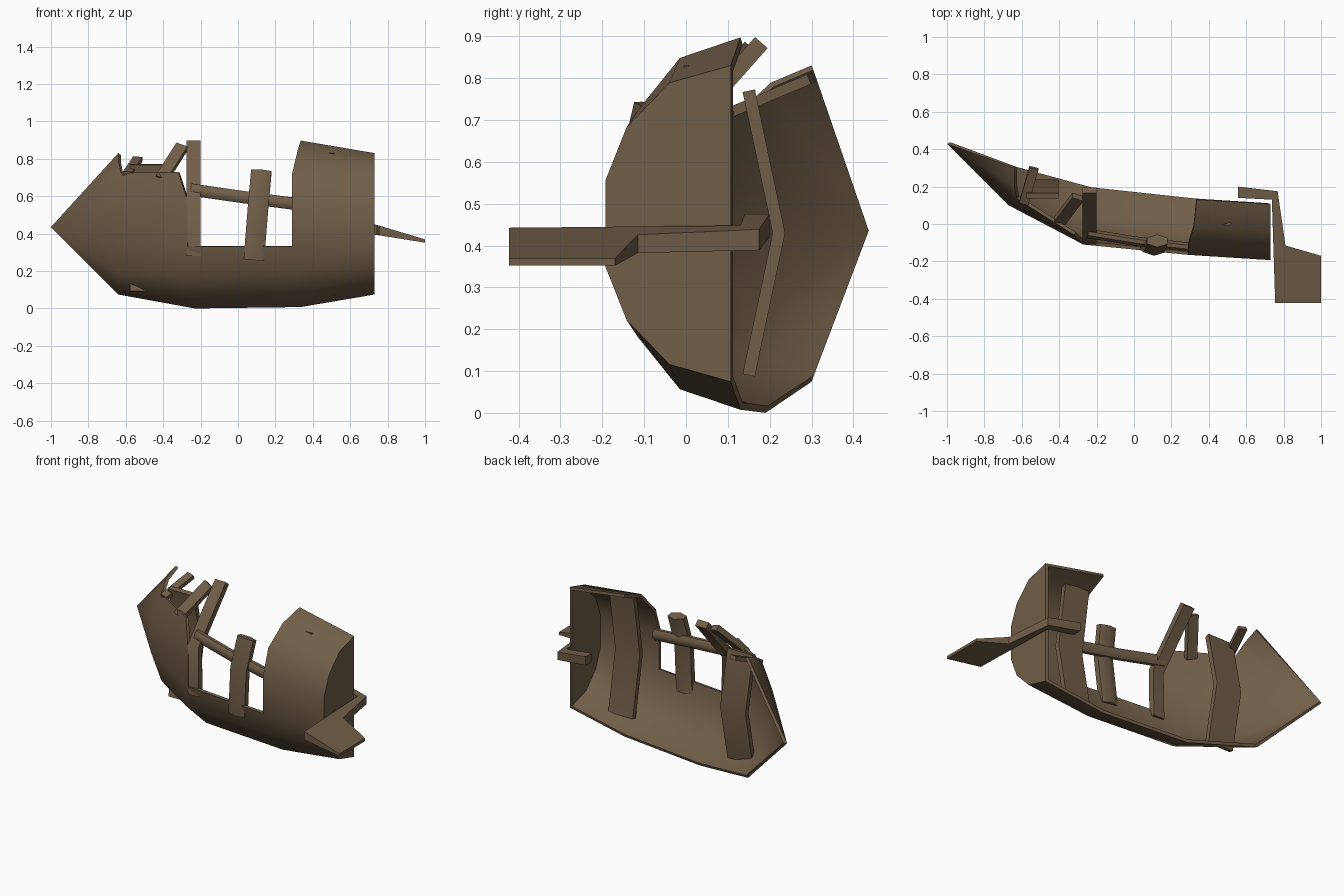
import bpy, bmesh, math
from mathutils import Vector

if "Cube" in bpy.data.objects:
    bpy.data.objects.remove(bpy.data.objects["Cube"])

wood = bpy.data.materials.new("weathered wood")
wood.diffuse_color = (0.165, 0.112, 0.064, 1)
wood.use_nodes = True
wood.node_tree.nodes["Principled BSDF"].inputs["Base Color"].default_value = wood.diffuse_color


def finish(name, bm, angle):
    bmesh.ops.recalc_face_normals(bm, faces=bm.faces[:])
    mesh = bpy.data.meshes.new(name)
    bm.to_mesh(mesh)
    bm.free()
    mesh.materials.append(wood)
    ob = bpy.data.objects.new(name, mesh)
    bpy.context.collection.objects.link(ob)
    bpy.ops.object.select_all(action='DESELECT')
    bpy.context.view_layer.objects.active = ob
    ob.select_set(True)
    bpy.ops.object.shade_smooth_by_angle(angle=math.radians(angle))
    return ob


def beam(name, path, width, thick, side, sides=4):
    """Sweep a flat plank or a rounded bar along a bent path."""
    bm = bmesh.new()
    pts = [Vector(p) for p in path]
    rings = []
    for i, p in enumerate(pts):
        tan = (pts[min(i + 1, len(pts) - 1)] - pts[max(i - 1, 0)]).normalized()
        t = tan.cross(Vector(side)).normalized()
        w = t.cross(tan).normalized()
        k = 1 / math.cos(math.pi / sides)
        ring = []
        for j in range(sides):
            a = 2 * math.pi * (j + 0.5) / sides
            ring.append(bm.verts.new(p + w * math.cos(a) * k * width / 2
                                     + t * math.sin(a) * k * thick / 2))
        rings.append(ring)
    for a, b in zip(rings, rings[1:]):
        for j in range(sides):
            n = (j + 1) % sides
            bm.faces.new((a[j], a[n], b[n], b[j]))
    bm.faces.new(rings[0])
    bm.faces.new(rings[-1])
    return finish(name, bm, 50)


# hull shell: C-shaped sections from bow to stern, with broken cells left out
# x by height (end, shoulder, mid), open-edge y, depth, half height
CZ = 0.4525
sections = [
    ((-0.64, -0.64, -0.625, -0.67), 0.30, 0.20, 0.378),
    ((-0.23, -0.25, -0.32, -0.27), 0.19, 0.30, 0.4525),
    ((0.335, 0.32, 0.29, 0.29), 0.13, 0.295, 0.445),
    ((0.73, 0.73, 0.73, 0.73), 0.107, 0.30, 0.378),
]
depth_f = (0, 0.49, 0.83, 1)
bm = bmesh.new()
rows = []
for s, (xs, y0, d, h) in enumerate(sections):
    heights = (1, 0.89, 0.72 if s == 0 else 0.61, 0.27)
    row = []
    for i in range(8):
        k = min(i, 7 - i)
        sign = -1 if i < 4 else 1
        row.append(bm.verts.new((xs[k], y0 - d * depth_f[k], CZ + sign * h * heights[k])))
    rows.append(row)
tip = bm.verts.new((-1, 0.428, 0.435))
for i in range(7):
    bm.faces.new((tip, rows[0][i], rows[0][i + 1]))
for c, top in enumerate((5, 3, 7)):
    for i in range(top):
        bm.faces.new((rows[c][i], rows[c + 1][i], rows[c + 1][i + 1], rows[c][i + 1]))
bm.faces.new(rows[3])  # flat stern wall
bmesh.ops.recalc_face_normals(bm, faces=bm.faces[:])
# make sure the shell faces outward (stern wall towards +x)
bm.normal_update()
stern = max(bm.faces, key=lambda f: f.calc_center_median().x)
if stern.normal.x < 0:
    bmesh.ops.reverse_faces(bm, faces=bm.faces[:])
bmesh.ops.solidify(bm, geom=bm.faces[:], thickness=0.018)
hull = finish("hull_shell", bm, 50)

# bent ribs inside the shell
X = (1, 0, 0)
beam("broken_rib", [(-0.237, -0.085, 0.28), (-0.237, -0.09, 0.58), (-0.237, 0.18, 0.885)],
     0.075, 0.04, X)
beam("bow_rib", [(-0.49, 0.15, 0.09), (-0.49, 0.222, 0.43), (-0.49, 0.15, 0.77)],
     0.175, 0.03, X)
beam("stern_rib", [(0.43, 0.02, 0.075), (0.43, -0.05, 0.45), (0.43, 0.01, 0.83)],
     0.17, 0.03, X)
beam("middle_post", [(0.085, -0.12, 0.26), (0.108, -0.135, 0.55), (0.125, -0.09, 0.735)],
     0.11, 0.06, X, 6)

# rail across the gap
beam("gap_rail", [(-0.25, -0.05, 0.635), (0.03, -0.095, 0.595), (0.30, -0.125, 0.56)],
     0.065, 0.05, (0, 0, 1), 8)

# splintered timbers at the bow
beam("bow_splinter", [(-0.41, 0.0, 0.69), (-0.30, 0.145, 0.865)], 0.065, 0.035, X)
beam("bow_crossbar", [(-0.59, 0.11, 0.72), (-0.535, 0.30, 0.80)], 0.05, 0.025, X)

# bent steering blade lying across the stern
outline = [(0.755, -0.423), (1.0, -0.423), (1.0, -0.17), (0.81, -0.115), (0.768, 0.175),
           (0.555, 0.2), (0.555, 0.14), (0.737, 0.13)]
bm = bmesh.new()
upper, lower = [], []
for x, y in outline:
    z = min(0.475, 0.45 - 0.3 * (x - 0.73))
    thick = 0.055 - 0.14 * max(0, x - 0.73)
    upper.append(bm.verts.new((x, y, z)))
    lower.append(bm.verts.new((x, y, z - thick)))
for ring in (upper, lower):
    for quad in ((0, 1, 2, 3), (0, 3, 4, 7), (4, 5, 6, 7)):
        bm.faces.new([ring[q] for q in quad])
for i in range(8):
    n = (i + 1) % 8
    bm.faces.new((upper[i], upper[n], lower[n], lower[i]))
finish("stern_blade", bm, 25)
